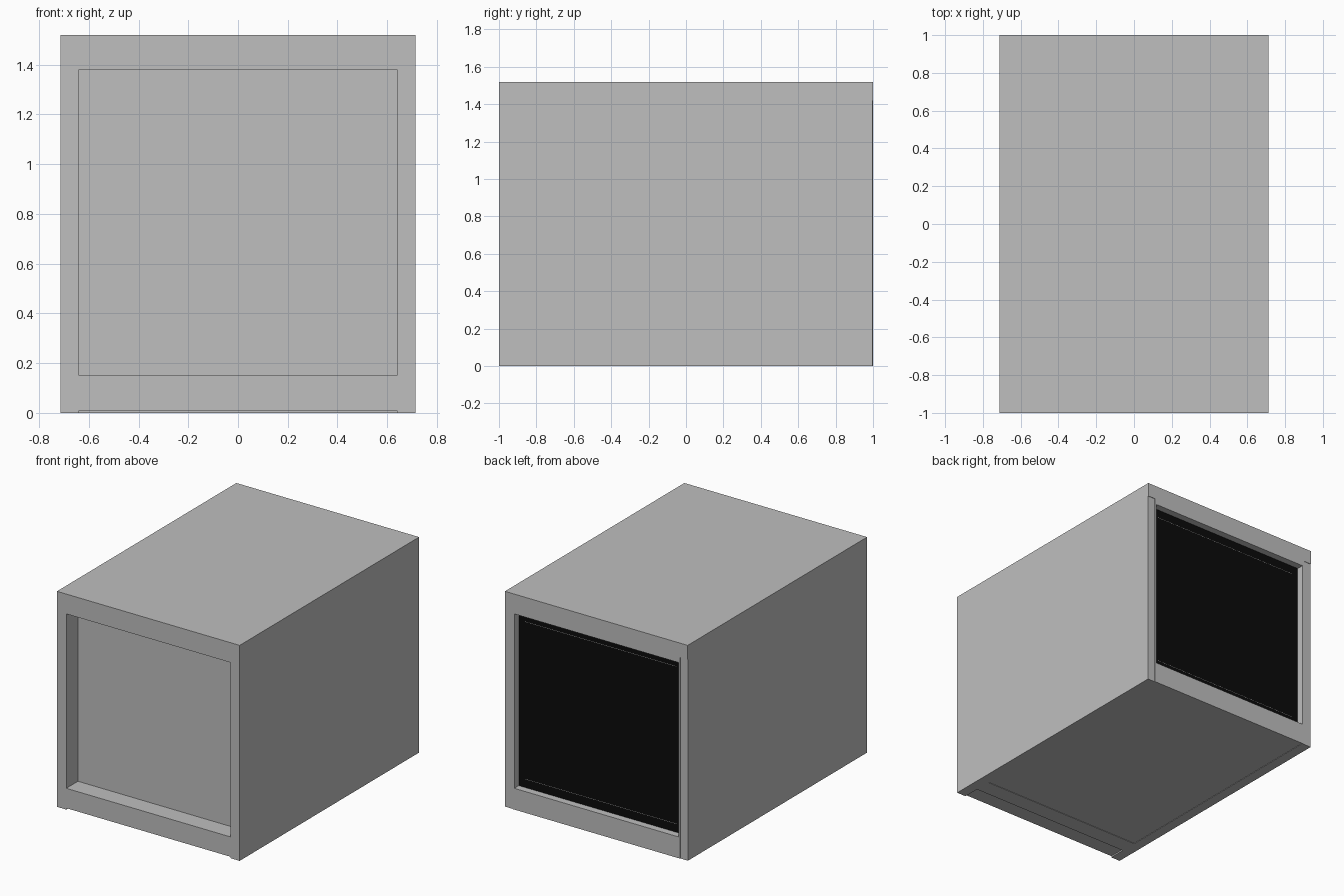
import bpy

cube = bpy.data.objects.get("Cube")
if cube:
    bpy.data.objects.remove(cube, do_unlink=True)


def material(name, value):
    m = bpy.data.materials.new(name)
    m.use_nodes = True
    colour = (value, value, value, 1)
    m.diffuse_color = colour
    m.node_tree.nodes["Principled BSDF"].inputs["Base Color"].default_value = colour
    return m


grey = material("cabinet grey", 0.52)
black = material("panel black", 0.003)


def box(name, x, y, z, mat):
    """Box from (low, high) ranges on each axis."""
    bpy.ops.mesh.primitive_cube_add(size=1)
    ob = bpy.context.object
    ob.name = ob.data.name = name
    ob.location = [sum(r) / 2 for r in (x, y, z)]
    ob.scale = [r[1] - r[0] for r in (x, y, z)]
    bpy.ops.object.transform_apply(location=True, scale=True)
    ob.data.materials.append(mat)
    return ob


def cut(target, x, y, z):
    """Carve a box-shaped recess out of the target."""
    cutter = box("cutter", x, y, z, grey)
    cutter.hide_render = True
    mod = target.modifiers.new("recess", "BOOLEAN")
    mod.operation = "DIFFERENCE"
    mod.solver = "EXACT"
    mod.object = cutter
    bpy.context.view_layer.objects.active = target
    bpy.ops.object.modifier_apply(modifier=mod.name)
    bpy.data.objects.remove(cutter, do_unlink=True)


HALF_W, HEIGHT, INNER = 0.713, 1.52, 0.64
inner_x = (-INNER, INNER)
opening_z = (0.15, 1.38)

# Cabinet shell with front and back openings
cabinet = box("cabinet", (-HALF_W, HALF_W), (-1, 1), (0, HEIGHT), grey)
cut(cabinet, inner_x, (-1.1, -0.87), opening_z)
cut(cabinet, inner_x, (0.94, 1.1), opening_z)

# Raised underside of the front rail, and shallow bottom panel
cut(cabinet, inner_x, (-1.1, -0.88), (-0.1, 0.01))
cut(cabinet, inner_x, (-0.76, 0.99), (-0.1, 0.003))

# Back stiles set slightly behind the top rail
for side in (-1, 1):
    cut(cabinet, sorted((side * 0.655, side * 0.8)), (0.997, 1.1), (-0.1, 1.42))

# Black back panel, with fine pale trim lines near its top and bottom
box("back_panel", inner_x, (0.935, 0.95), opening_z, black)
for name, z in (("upper_trim_line", 1.32), ("lower_trim_line", 0.21)):
    box(name, (-0.59, 0.59), (0.945, 0.951), (z - 0.001, z + 0.001), grey)
